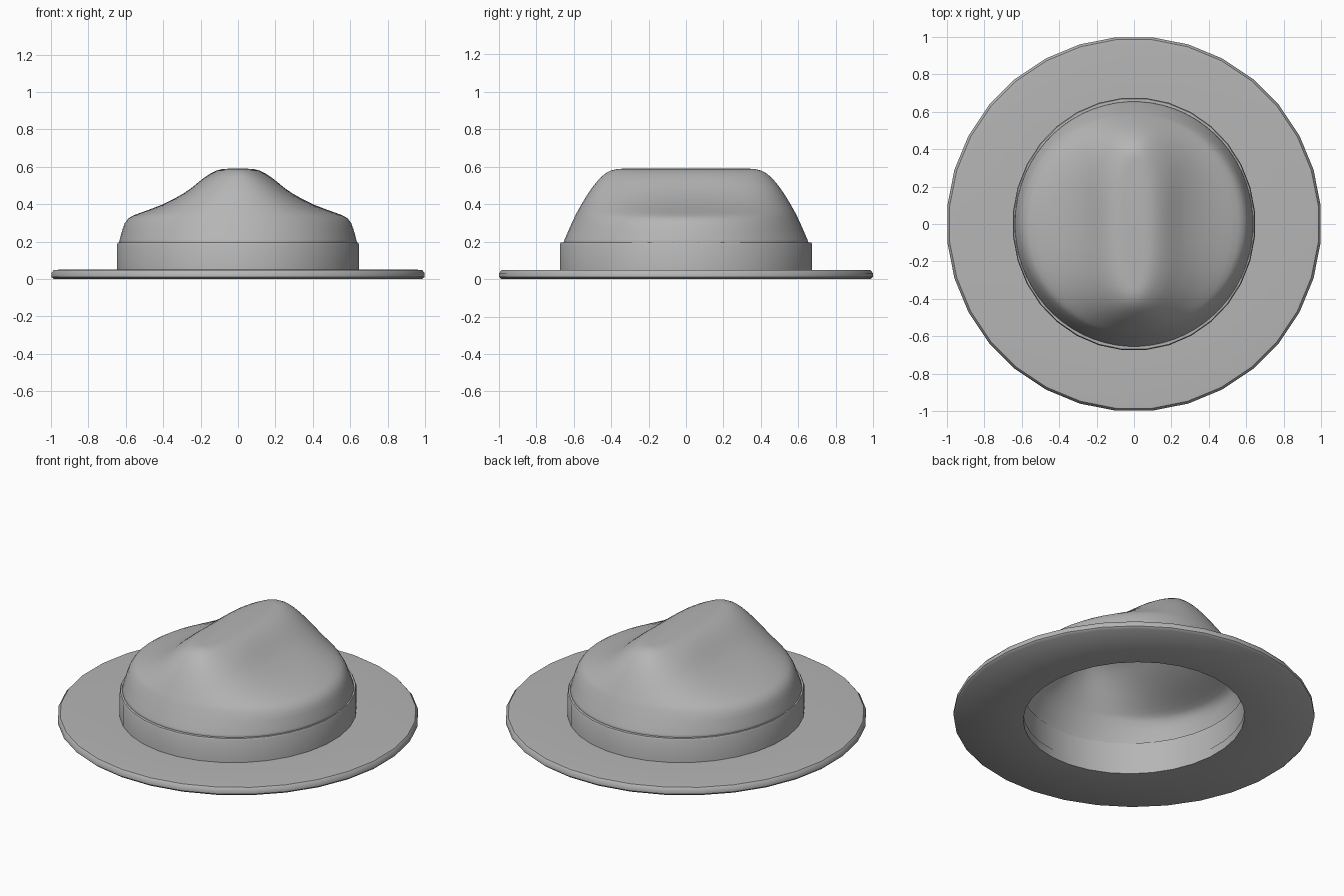
import bpy, bmesh, math

if "Cube" in bpy.data.objects:
    bpy.data.objects.remove(bpy.data.objects["Cube"])

grey = bpy.data.materials.new("grey_felt")
grey.diffuse_color = (.465, .465, .465, 1)
grey.use_nodes = True
grey.node_tree.nodes["Principled BSDF"].inputs["Base Color"].default_value = grey.diffuse_color


def make_object(name, rings, closed=False, cap=False):
    """Skin a list of equal-length point rings into a smooth-shaded object."""
    bm = bmesh.new()
    vr = [[bm.verts.new(p) for p in ring] for ring in rings]
    pairs = list(zip(vr, vr[1:]))
    if closed:
        pairs.append((vr[-1], vr[0]))
    for lo, hi in pairs:
        n = len(lo)
        for i in range(n):
            j = (i + 1) % n
            bm.faces.new((lo[i], lo[j], hi[j], hi[i]))
    if cap:
        bm.faces.new(vr[-1])
    bmesh.ops.recalc_face_normals(bm, faces=bm.faces)
    mesh = bpy.data.meshes.new(name)
    bm.to_mesh(mesh)
    bm.free()
    mesh.materials.append(grey)
    ob = bpy.data.objects.new(name, mesh)
    bpy.context.collection.objects.link(ob)
    bpy.ops.object.select_all(action='DESELECT')
    bpy.context.view_layer.objects.active = ob
    ob.select_set(True)
    bpy.ops.object.shade_smooth_by_angle(angle=math.radians(45))
    return ob


def oval(a, b, z, n=32):
    step = 2 * math.pi / n
    return [(a * math.cos((i + .5) * step), b * math.sin((i + .5) * step), z)
            for i in range(n)]


def crown_ring(z, a, b, power, pinch, n=64):
    """Superellipse squeezed at the middle of its long (y) sides."""
    pts = []
    for i in range(n):
        t = 2 * math.pi * (i + .5) / n
        c, s = math.cos(t), math.sin(t)
        x = math.copysign(abs(c) ** (2 / power), c)
        y = math.copysign(abs(s) ** (2 / power), s)
        pts.append((x * (1 - pinch * (1 - y * y) ** 2), y))
    widest = max(x for x, y in pts)
    return [(a * x / widest, b * y, z) for x, y in pts]


# Flat round brim with a softened rim and oval head opening
make_object("brim", [oval(a, b, z) for a, b, z in (
    (.605, .63, 0), (.99, .99, 0), (1.003, 1.003, .012), (1.003, 1.003, .032),
    (.99, .99, .048), (.965, .965, .05), (.605, .63, .05))], closed=True)

# Hat band
make_object("hat_band", [oval(a, b, z) for a, b, z in (
    (.61, .635, .02), (.65, .677, .02), (.65, .677, .185),
    (.645, .672, .195), (.61, .635, .197))], closed=True)

# Pinched crown: height, half width, half depth, squareness, side dent
levels = (
    (.18, .64, .66, 2, 0), (.21, .633, .65, 2, 0), (.24, .625, .637, 2, 0),
    (.27, .616, .624, 2, 0), (.30, .605, .611, 2, 0), (.325, .586, .599, 2, 0),
    (.34, .56, .592, 2.03, .01), (.355, .52, .584, 2.05, .03),
    (.375, .465, .573, 2.1, .05), (.40, .4, .559, 2.15, .08),
    (.43, .34, .541, 2.2, .11), (.46, .288, .522, 2.25, .13),
    (.49, .245, .501, 2.3, .14), (.52, .209, .477, 2.3, .14),
    (.545, .177, .454, 2.3, .13), (.565, .146, .43, 2.3, .11),
    (.58, .116, .402, 2.4, .07), (.588, .085, .37, 2.5, .03),
    (.59, .055, .34, 2.5, 0))
crown = make_object("crown", [crown_ring(*lv) for lv in levels], cap=True)
shell = crown.modifiers.new("felt", 'SOLIDIFY')
shell.thickness = .015
shell.offset = -1
